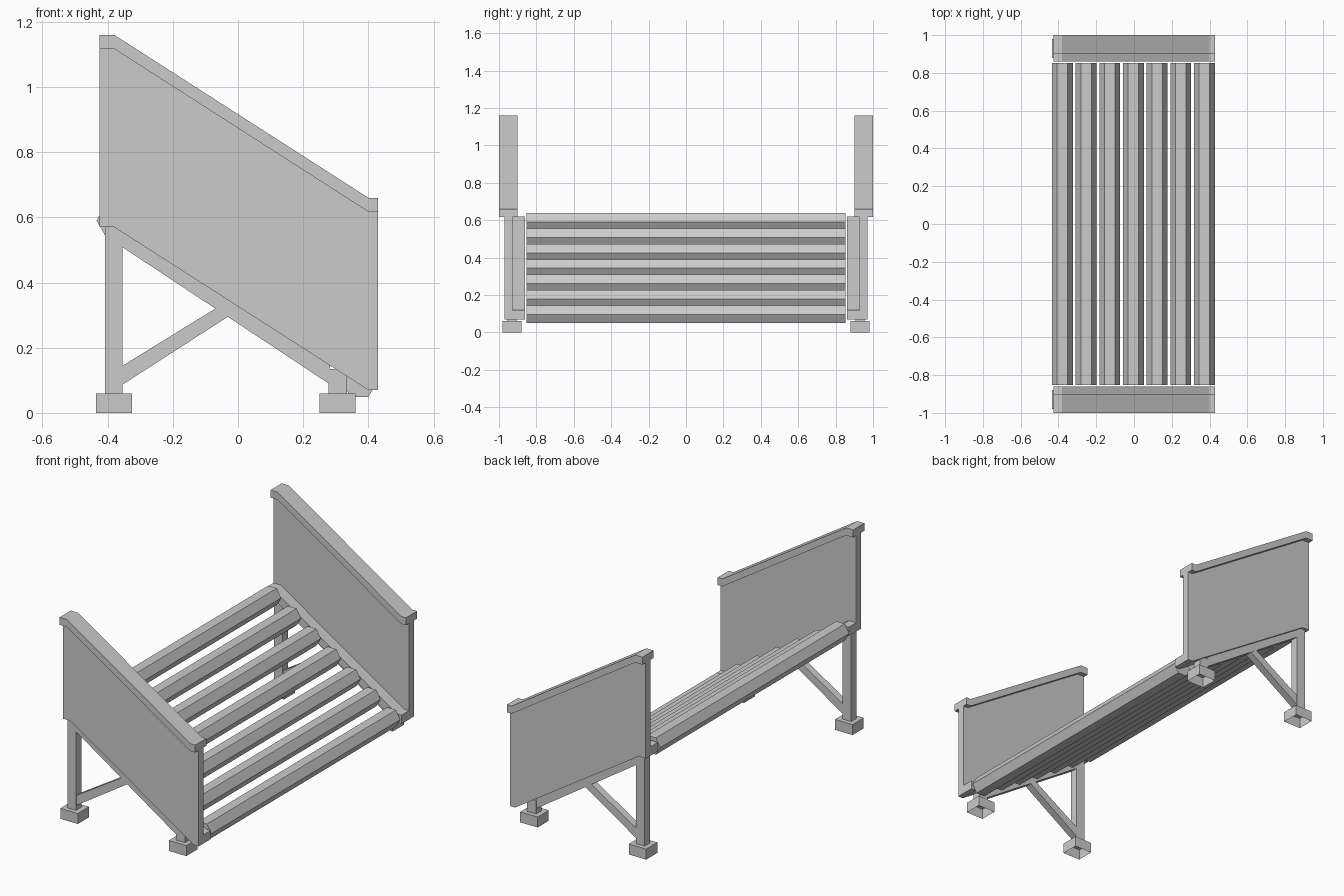
import bpy, bmesh, math

if "Cube" in bpy.data.objects:
    bpy.data.objects.remove(bpy.data.objects["Cube"])


def prism(name, profile, y0, y1, open_bottom=False):
    """Extrude an x-z profile from y0 to y1."""
    bm = bmesh.new()
    face = bm.faces.new([bm.verts.new((x, y0, z)) for x, z in profile])
    ext = bmesh.ops.extrude_face_region(bm, geom=[face])
    for v in ext["geom"]:
        if isinstance(v, bmesh.types.BMVert):
            v.co.y = y1
    bmesh.ops.recalc_face_normals(bm, faces=bm.faces[:])
    if open_bottom:
        bm.normal_update()
        low = [f for f in bm.faces if f.normal.z < -0.9]
        bmesh.ops.delete(bm, geom=low, context='FACES_ONLY')
    mesh = bpy.data.meshes.new(name)
    bm.to_mesh(mesh)
    bm.free()
    obj = bpy.data.objects.new(name, mesh)
    bpy.context.collection.objects.link(obj)
    return obj


def rect(x0, x1, z0, z1):
    return [(x0, z0), (x1, z0), (x1, z1), (x0, z1)]


# Sloping line with short level ends, shared by panel, rail and cap
SLOPE = [(-0.425, 0.57), (-0.38, 0.57), (0.40, 0.07), (0.43, 0.07)]


def band(low, high):
    return ([(x, z + low) for x, z in SLOPE]
            + [(x, z + high) for x, z in reversed(SLOPE)])


for s, side in ((-1, "front"), (1, "back")):
    # Side panel, inner support rail and top cap
    prism(side + "_panel", band(0, 0.548), s * 0.927, s * 0.97)
    prism(side + "_rail", band(0, 0.05), s * 0.86, s * 0.927)
    prism(side + "_cap", band(0.547, 0.59), s * 0.90, s * 1.0)

    # Legs, sloping beam and diagonal brace
    prism(side + "_tall_leg", rect(-0.408, -0.354, 0.055, 0.575), s * 0.905, s * 0.955)
    prism(side + "_short_leg", rect(0.277, 0.335, 0.055, 0.135), s * 0.905, s * 0.955)
    prism(side + "_beam", [(-0.36, 0.512), (0.28, 0.089), (0.28, 0.16), (-0.36, 0.57)],
          s * 0.907, s * 0.953)
    prism(side + "_brace", [(-0.36, 0.083), (-0.02, 0.302), (-0.06, 0.326), (-0.36, 0.141)],
          s * 0.909, s * 0.951)

    # Feet, hollow underneath
    for x, label in ((-0.38, "tall"), (0.305, "short")):
        prism(f"{side}_{label}_foot", rect(x - 0.055, x + 0.055, 0, 0.06),
              s * 0.88, s * 0.98, open_bottom=True)

# Hexagonal slats stepping down the slope
R = 0.055
for i in range(7):
    cx, cz = -0.379 + i * 0.1253, 0.59 - i * 0.0822
    hexagon = [(cx + R * math.cos(k * math.pi / 3), cz + R * math.sin(k * math.pi / 3))
               for k in range(6)]
    prism(f"slat_{i + 1}", hexagon, -0.852, 0.852)
